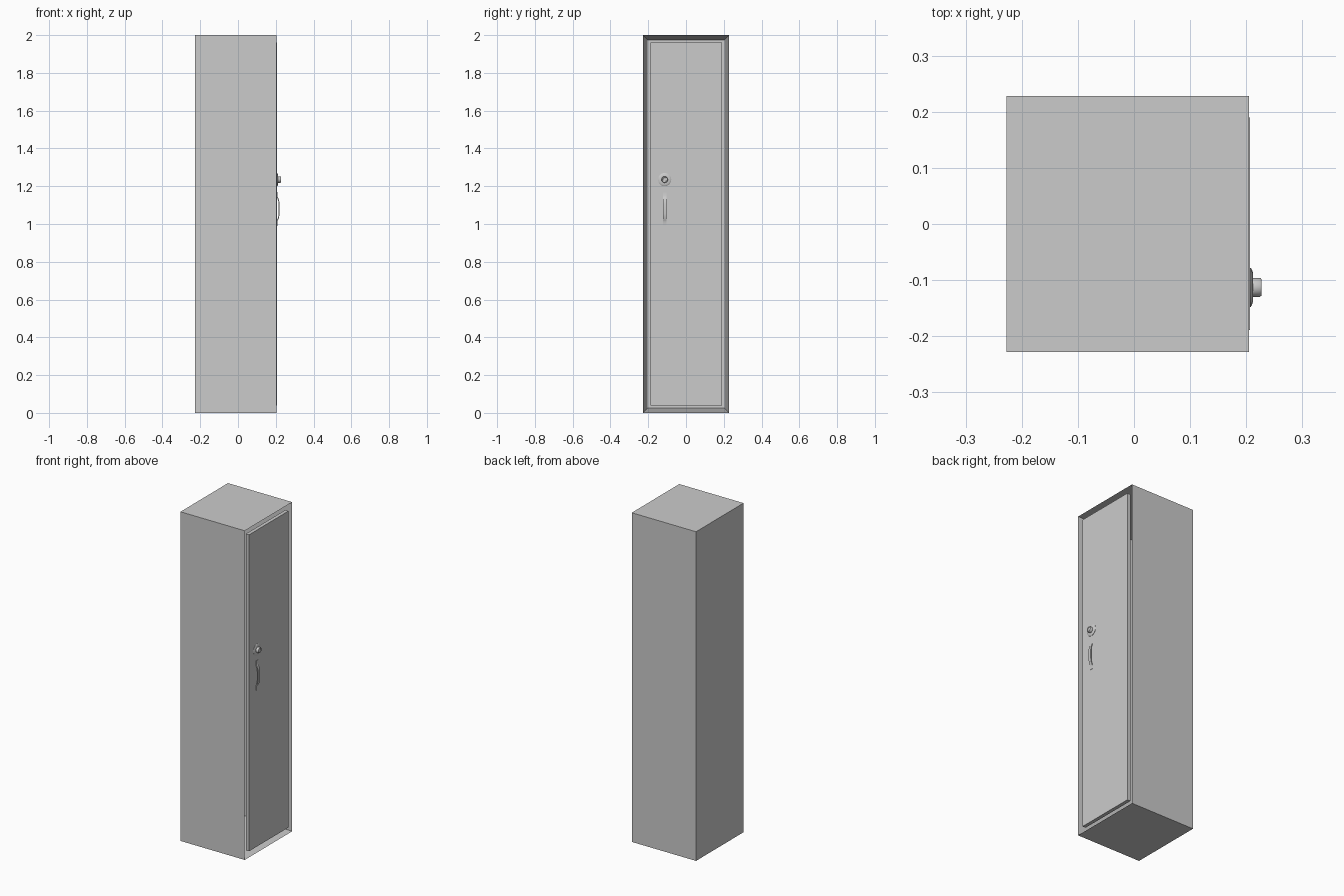
import bpy, bmesh, math
from mathutils import Vector

if "Cube" in bpy.data.objects:
    bpy.data.objects.remove(bpy.data.objects["Cube"])

BACK, FACE = -0.227, 0.205
LOCK_Y = -0.113


def make_object(name, bm, smooth=False):
    bmesh.ops.recalc_face_normals(bm, faces=bm.faces[:])
    mesh = bpy.data.meshes.new(name)
    bm.to_mesh(mesh)
    bm.free()
    obj = bpy.data.objects.new(name, mesh)
    bpy.context.collection.objects.link(obj)
    if smooth:
        bpy.ops.object.select_all(action='DESELECT')
        bpy.context.view_layer.objects.active = obj
        obj.select_set(True)
        bpy.ops.object.shade_smooth_by_angle(angle=math.radians(35))
    return obj


def box(bm, lo, hi):
    lo, hi = Vector(lo), Vector(hi)
    verts = bmesh.ops.create_cube(bm, size=1)["verts"]
    for v in verts:
        v.co = (lo + hi) / 2 + v.co * (hi - lo)


def lathe(name, profile, z, steps):
    # profile points are (x along the axis, radius)
    bm = bmesh.new()
    centre = Vector((0, LOCK_Y, z))
    verts = [bm.verts.new((x, LOCK_Y, z + r)) for x, r in profile]
    edges = [bm.edges.new(pair) for pair in zip(verts, verts[1:])]
    bmesh.ops.spin(bm, geom=verts + edges, cent=centre, axis=(1, 0, 0),
                   angle=math.tau, steps=steps, use_duplicate=False)
    bmesh.ops.remove_doubles(bm, verts=bm.verts[:], dist=1e-5)
    return make_object(name, bm, smooth=True)


# cabinet shell, open towards +x
bm = bmesh.new()
box(bm, (BACK, -0.228, 0), (FACE, 0.228, 2))
bm.normal_update()
opening = max(bm.faces, key=lambda f: f.normal.x)
bmesh.ops.inset_region(bm, faces=[opening], thickness=0.036)
bmesh.ops.translate(bm, verts=opening.verts[:], vec=(-0.40, 0, 0))
make_object("cabinet", bm)

# door with a narrow shadow gap around it
bm = bmesh.new()
box(bm, (FACE - 0.02, -0.189, 0.038), (FACE + 0.0015, 0.190, 1.961))
make_object("door", bm)

# stepped lock plate and recessed knob
lathe("lock_plate", [(0.203, 0.035), (0.208, 0.035), (0.210, 0.032),
                     (0.212, 0.026), (0.212, 0)], 1.235, 32)
lathe("lock_knob", [(0.211, 0.017), (0.224, 0.017), (0.227, 0.015),
                    (0.227, 0.011), (0.225, 0.010), (0.225, 0)], 1.235, 24)

# bent strip pull handle, path points are (x, z)
half = [(0.206, 0.09), (0.206, 0.068), (0.209, 0.060), (0.215, 0.046), (0.2175, 0.025)]
path = [(x, 1.08 - d) for x, d in half] + [(x, 1.08 + d) for x, d in reversed(half)]
bm = bmesh.new()
rings = []
for i, (x, z) in enumerate(path):
    a, b = path[max(i - 1, 0)], path[min(i + 1, len(path) - 1)]
    t = Vector((b[0] - a[0], b[1] - a[1])).normalized() * 0.0025
    w = 0.009
    rings.append([bm.verts.new((x + s * t.y, LOCK_Y + y * w, z - s * t.x))
                  for s, y in ((1, -1), (1, 1), (-1, 1), (-1, -1))])
for r0, r1 in zip(rings, rings[1:]):
    for k in range(4):
        n = (k + 1) % 4
        bm.faces.new((r0[k], r0[n], r1[n], r1[k]))
bm.faces.new(rings[0])
bm.faces.new(rings[-1])
make_object("pull_handle", bm, smooth=True)
